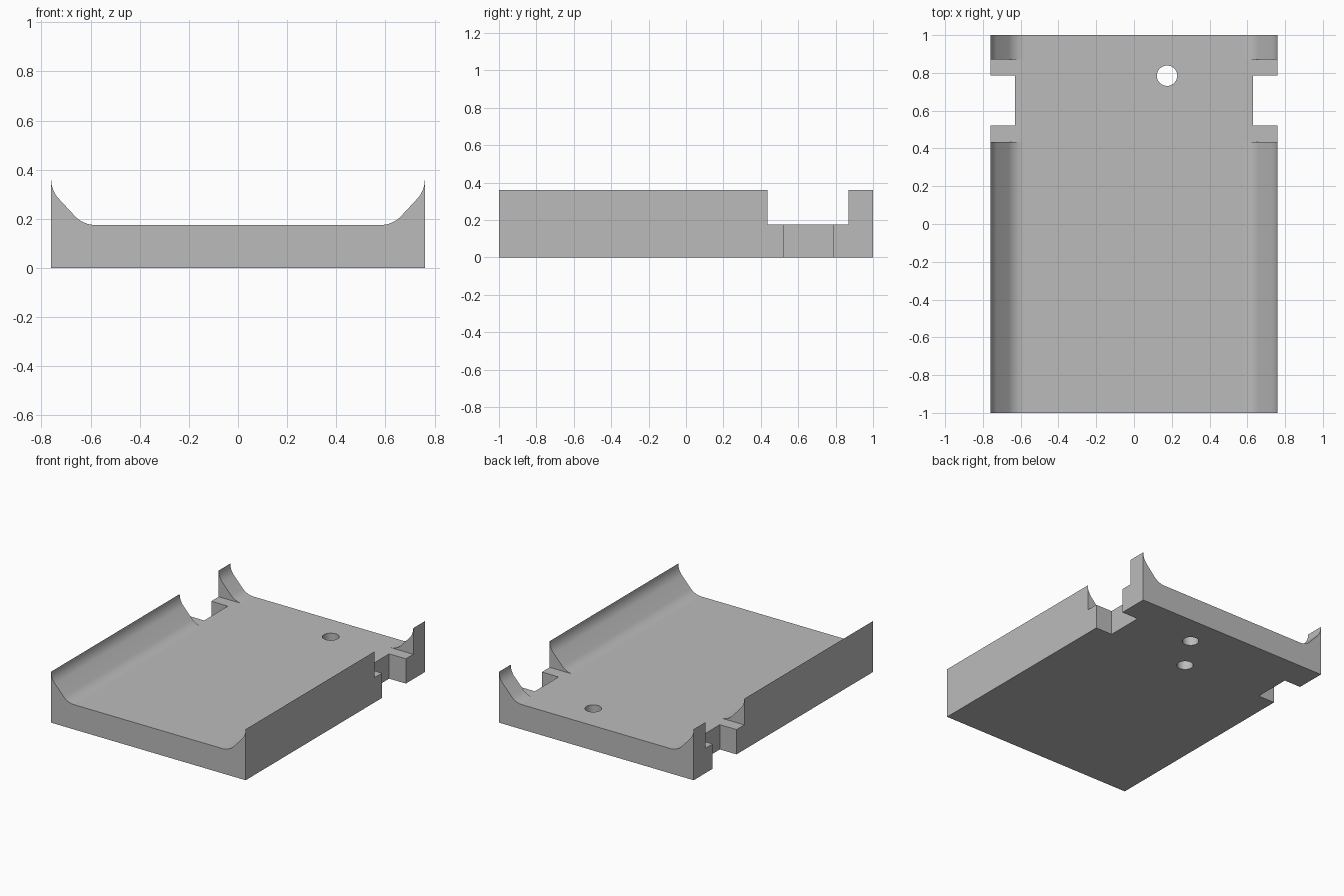
import bpy
import bmesh
from math import sin, cos, radians

HALF_W, HALF_L = 0.76, 1.0
FLOOR, TOP = 0.175, 0.36
RADIUS = 0.115

if "Cube" in bpy.data.objects:
    bpy.data.objects.remove(bpy.data.objects["Cube"], do_unlink=True)

grey = bpy.data.materials.new("plain grey")
grey.use_nodes = True
colour = (0.5, 0.5, 0.5, 1)
grey.diffuse_color = colour
grey.node_tree.nodes["Principled BSDF"].inputs["Base Color"].default_value = colour


def add_object(name, bm):
    bmesh.ops.recalc_face_normals(bm, faces=bm.faces)
    mesh = bpy.data.meshes.new(name)
    bm.to_mesh(mesh)
    bm.free()
    mesh.materials.append(grey)
    obj = bpy.data.objects.new(name, mesh)
    bpy.context.collection.objects.link(obj)
    return obj


def cut(target, bm):
    """Subtract a closed shape from the target, then discard the shape."""
    cutter = add_object("cutter", bm)
    cutter.hide_render = True
    mod = target.modifiers.new("cut", "BOOLEAN")
    mod.operation = "DIFFERENCE"
    mod.solver = "EXACT"
    mod.object = cutter
    bpy.context.view_layer.objects.active = target
    bpy.ops.object.modifier_apply(modifier=mod.name)
    bpy.data.objects.remove(cutter, do_unlink=True)


def cut_box(target, x0, x1, y0, y1, z0, z1):
    bm = bmesh.new()
    bmesh.ops.create_cube(bm, size=1)
    bmesh.ops.scale(bm, vec=(x1 - x0, y1 - y0, z1 - z0), verts=bm.verts)
    bmesh.ops.translate(bm, vec=((x0 + x1) / 2, (y0 + y1) / 2, (z0 + z1) / 2),
                        verts=bm.verts)
    cut(target, bm)


def cut_hole(target, x, y, z0, z1):
    bm = bmesh.new()
    bmesh.ops.create_cone(bm, cap_ends=True, segments=32, radius1=0.054,
                          radius2=0.054, depth=z1 - z0)
    bmesh.ops.translate(bm, vec=(x, y, (z0 + z1) / 2), verts=bm.verts)
    cut(target, bm)


# Tray section: flat floor, lower fillet, slope and upright lip on each side
def arc(cx, cz, start, end, steps=8):
    angles = [radians(start + (end - start) * i / steps) for i in range(steps + 1)]
    return [(cx + RADIUS * cos(a), cz + RADIUS * sin(a)) for a in angles]


side = arc(0.58, FLOOR + RADIUS, -90, -45) + arc(HALF_W - RADIUS, TOP, -45, 0)
side.append((HALF_W, 0))
section = side + [(-x, z) for x, z in reversed(side)]

bm = bmesh.new()
face = bm.faces.new([bm.verts.new((x, -HALF_L, z)) for x, z in section])
extruded = bmesh.ops.extrude_face_region(bm, geom=[face])["geom"]
bmesh.ops.translate(bm, vec=(0, 2 * HALF_L, 0),
                    verts=[v for v in extruded if isinstance(v, bmesh.types.BMVert)])
tray = add_object("tray", bm)

# Gap in each side lip, with a notch through the floor
for s in (-1, 1):
    for inner, y0, y1, z0 in ((0.57, 0.435, 0.87, FLOOR), (0.63, 0.522, 0.787, -0.1)):
        x0, x1 = sorted((s * inner, s * 0.9))
        cut_box(tray, x0, x1, y0, y1, z0, 0.5)

# Through hole, and a blind hole in the underside
cut_hole(tray, 0.175, 0.785, -0.1, 0.5)
cut_hole(tray, 0, 0.52, -0.1, 0.12)

# Smooth the curved faces, keep the flat ones flat
tray.select_set(True)
bpy.context.view_layer.objects.active = tray
bpy.ops.object.shade_smooth_by_angle(angle=radians(30))
for poly in tray.data.polygons:
    if max(abs(c) for c in poly.normal) > 0.9999:
        poly.use_smooth = False
